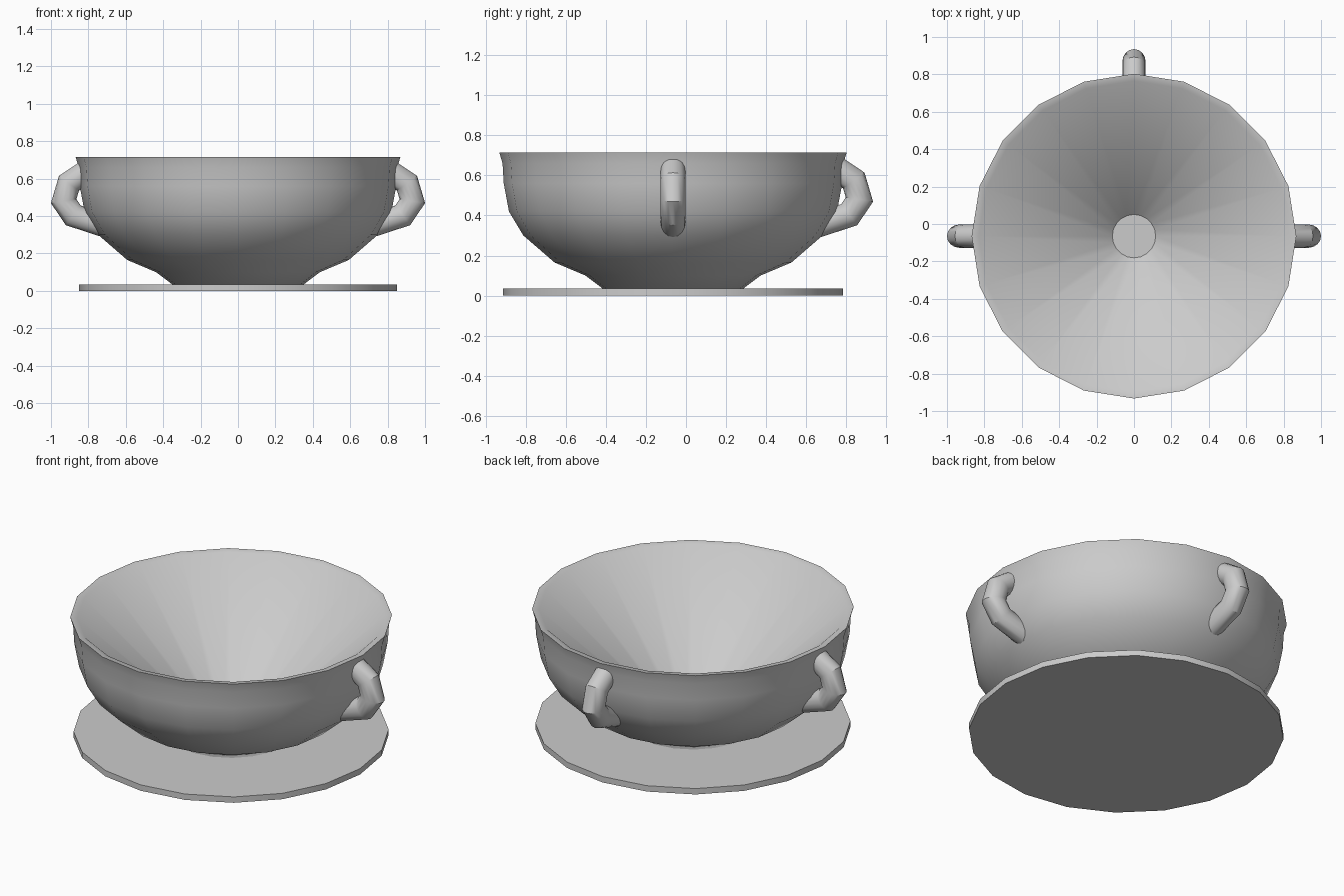
import bpy, bmesh, math
from mathutils import Vector

if "Cube" in bpy.data.objects:
    bpy.data.objects.remove(bpy.data.objects["Cube"])

CY = -0.065   # bowl axis sits slightly toward the front
SIDES = 20


def finish(name, bm, angle=32):
    bmesh.ops.recalc_face_normals(bm, faces=bm.faces)
    me = bpy.data.meshes.new(name)
    bm.to_mesh(me)
    bm.free()
    ob = bpy.data.objects.new(name, me)
    bpy.context.collection.objects.link(ob)
    ob.location = (0, CY, 0)
    bpy.ops.object.select_all(action='DESELECT')
    ob.select_set(True)
    bpy.context.view_layer.objects.active = ob
    bpy.ops.object.shade_smooth_by_angle(angle=math.radians(angle))
    return ob


def skin(bm, rings):
    # join consecutive rings with quads and cap both ends
    n = len(rings[0])
    for a, b in zip(rings, rings[1:]):
        for i in range(n):
            j = (i + 1) % n
            bm.faces.new((a[i], a[j], b[j], b[i]))
    bm.faces.new(rings[0])
    bm.faces.new(rings[-1])


def lathe(name, profile, angle=32):
    bm = bmesh.new()
    rings = [[bm.verts.new((r * math.cos(2 * math.pi * i / SIDES),
                            r * math.sin(2 * math.pi * i / SIDES), z))
              for i in range(SIDES)] for r, z in profile]
    skin(bm, rings)
    return finish(name, bm, angle)


def handle(name, path, radius, turn, n=16):
    # round tube with mitred corners, swept in the radial plane
    bm = bmesh.new()
    pts = [Vector((x, 0, z)) for x, z in path]
    side = Vector((0, 1, 0))
    rings = []
    for k, p in enumerate(pts):
        d_in = (p - pts[k - 1]).normalized() if k else (pts[1] - p).normalized()
        d_out = (pts[k + 1] - p).normalized() if k < len(pts) - 1 else d_in
        t = (d_in + d_out).normalized()
        up = side.cross(t) / t.dot(d_in)
        rings.append([bm.verts.new(p + radius * (math.cos(a) * side + math.sin(a) * up))
                      for a in (2 * math.pi * i / n for i in range(n))])
    skin(bm, rings)
    ob = finish(name, bm)
    ob.rotation_euler.z = turn
    return ob


# flat saucer
lathe("saucer", [(0.85, 0), (0.85, 0.035)])

# bowl: outer wall, flared lip, conical inside with a small flat bottom
lathe("bowl", [(0.352, 0.035), (0.438, 0.10), (0.592, 0.165), (0.748, 0.30),
               (0.82, 0.42), (0.846, 0.56), (0.852, 0.66), (0.868, 0.715),
               (0.83, 0.71), (0.116, 0.06)], 40)

# three handles: right, back, left
PATH = [(0.80, 0.645), (0.904, 0.575), (0.932, 0.48), (0.881, 0.404), (0.70, 0.345)]
for label, turn in (("right", 0), ("back", 90), ("left", 180)):
    handle(label + "_handle", PATH, 0.0625, math.radians(turn))
